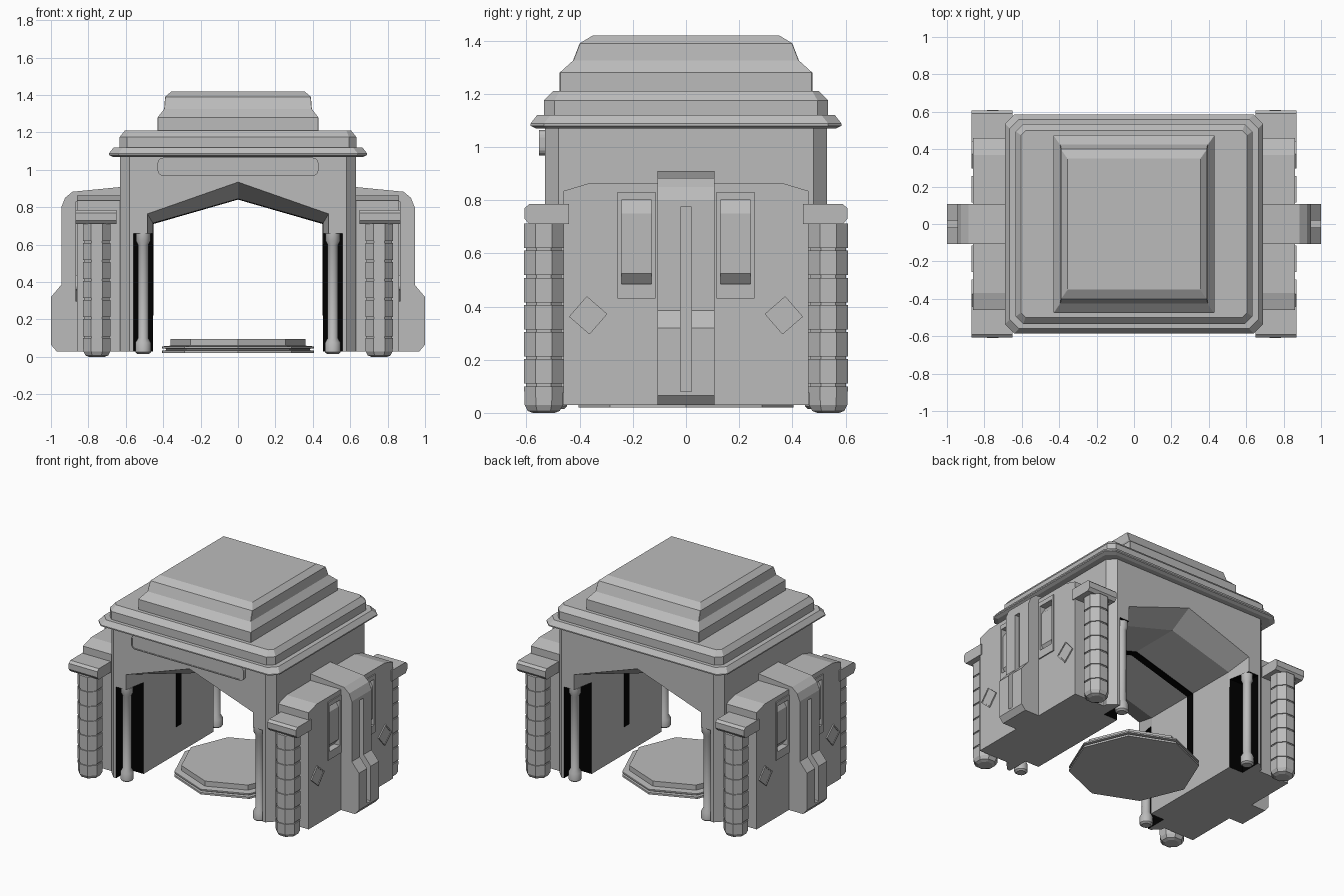
import bpy, bmesh, math

cube = bpy.data.objects.get("Cube")
if cube:
    bpy.data.objects.remove(cube)


def material(name, v):
    m = bpy.data.materials.new(name)
    m.use_nodes = True
    m.diffuse_color = (v, v, v, 1)
    m.node_tree.nodes["Principled BSDF"].inputs["Base Color"].default_value = (v, v, v, 1)
    return m


GREY = material("stone grey", 0.5)
BLACK = material("recess black", 0.0)


def loft(name, rings, mat=GREY):
    """Skin equal-length rings of points and close both ends."""
    bm = bmesh.new()
    vs = [[bm.verts.new(p) for p in r] for r in rings]
    n = len(rings[0])
    for a, b in zip(vs, vs[1:]):
        for i in range(n):
            j = (i + 1) % n
            bm.faces.new((a[i], a[j], b[j], b[i]))
    bm.faces.new(vs[0][::-1])
    bm.faces.new(vs[-1])
    bmesh.ops.recalc_face_normals(bm, faces=bm.faces)
    me = bpy.data.meshes.new(name)
    bm.to_mesh(me)
    bm.free()
    me.materials.append(mat)
    ob = bpy.data.objects.new(name, me)
    bpy.context.collection.objects.link(ob)
    return ob


def along_y(pts, y):
    return [(x, y, z) for x, z in pts]


def along_x(pts, x):
    return [(x, y, z) for y, z in pts]


def box(name, x, y, z, mat=GREY):
    rect = [(x[0], z[0]), (x[1], z[0]), (x[1], z[1]), (x[0], z[1])]
    return loft(name, [along_y(rect, y[0]), along_y(rect, y[1])], mat)


def tier(a, b, z, c):
    """Rectangle with cut corners, half sizes a and b."""
    q = [(a, b - c), (a - c, b), (c - a, b), (-a, b - c),
         (-a, c - b), (c - a, -b), (a - c, -b), (a, c - b)]
    return [(x, y, z) for x, y in q]


def turned(name, cx, cy, profile, sides, turn=0.0):
    rings = []
    for r, z in profile:
        rings.append([(cx + r * math.cos(turn + math.tau * i / sides),
                       cy + r * math.sin(turn + math.tau * i / sides), z) for i in range(sides)])
    return loft(name, rings)


def cut(ob, cutters):
    bpy.context.view_layer.objects.active = ob
    for c in cutters:
        m = ob.modifiers.new("cut", "BOOLEAN")
        m.operation, m.solver, m.object = "DIFFERENCE", "EXACT", c
        m.material_mode = "TRANSFER"
        bpy.ops.object.modifier_apply(modifier=m.name)
        bpy.data.objects.remove(c)


def mirrored(s, pts):
    return [(s * a, b) for a, b in pts]


def rim(name, s, x, outer, k, centre):
    """Thin raised outline around a polygon on the side walls."""
    inner = [(centre[0] + (a - centre[0]) * k, centre[1] + (b - centre[1]) * k) for a, b in outer]
    loft(name, [along_x(outer, s * (x - .01)), along_x(outer, s * (x + .008)),
                along_x(inner, s * (x + .008)), along_x(inner, s * (x + .004))])


# Main hall with a gabled passage and notched door corners
hall = loft("hall", [tier(.63, .53, .03, .05), tier(.63, .53, 1.09, .05)])
inner = [(-.455, -.1), (.455, -.1), (.455, .715), (0, .845), (-.455, .715)]
mouth = [(-.485, .66), (.485, .66), (.485, .765), (0, .935), (-.485, .765)]
throat = [(-.455, .6), (.455, .6)] + inner[2:]
cutters = [loft("passage_cutter", [along_y(inner, -.7), along_y(inner, .7)])]
for e in (-1, 1):
    cutters.append(loft("mouth_cutter", [along_y(throat, e * .37), along_y(mouth, e * .531)]))
    for s in (-1, 1):
        cutters.append(box("notch_cutter", sorted((s * .44, s * .56)),
                           sorted((e * .38, e * .6)), (-.1, .66), BLACK))
cut(hall, cutters)

# Dark seam running round the middle of the passage
seam_out = [(-.456, .22), (-.456, .716), (0, .846), (.456, .716), (.456, .22)]
seam_in = [(.451, .22), (.451, .711), (0, .841), (-.451, .711), (-.451, .22)]
loft("passage_seam", [along_y(seam_out + seam_in, y) for y in (-.025, .025)], BLACK)

# Stepped roof
loft("eave", [tier(.67, .565, 1.07, .05), tier(.69, .585, 1.08, .05), tier(.69, .585, 1.088, .05),
              tier(.665, .56, 1.12, .05)])
loft("lower_roof", [tier(.633, .535, 1.11, .04), tier(.633, .535, 1.175, .04),
                    tier(.605, .5, 1.21, .025)])
loft("upper_roof", [tier(a, b, z, .002) for a, b, z in
                    ((.43, .475, 1.2), (.43, .475, 1.28), (.395, .425, 1.325),
                     (.39, .40, 1.39), (.355, .35, 1.42))])


# Rounded sign plate over the front entrance
def rounded(a, b, r, z0):
    pts = []
    for k, (u, v) in enumerate(((1, 1), (-1, 1), (-1, -1), (1, -1))):
        for i in range(5):
            t = math.pi / 2 * (k + i / 4)
            pts.append((u * (a - r) + r * math.cos(t), z0 + v * (b - r) + r * math.sin(t)))
    return pts


loft("sign_plate", [along_y(rounded(.43, .048, .03, 1.017), -.52),
                    along_y(rounded(.43, .048, .03, 1.017), -.553),
                    along_y(rounded(.423, .041, .024, 1.017), -.553),
                    along_y(rounded(.423, .041, .024, 1.017), -.549)])

# Stepped octagonal floor dais
turned("dais", 0, 0, [(.405, .02), (.405, .033), (.385, .036), (.385, .043), (.405, .046),
                      (.405, .056), (.36, .06), (.36, .095)], 8)

# Segmented outer pillar profile
pillar = [(.045, 0), (.066, .008), (.078, .03), (.08, .1)]
for i in range(6):
    z = .1 + i * .102
    pillar += [(.073, z), (.073, z + .01), (.08, z + .01), (.08, z + .102)]
post = [(.03, .015), (.042, .025), (.042, .075), (.028, .1), (.028, .6),
        (.038, .62), (.038, .66)]

band = [(.6, .03), (.97, .03), (1, .065), (1, .32), (.945, .385), (.945, .8),
        (.925, .85), (.885, .883), (.63, .908), (.6, .908)]
wall = [(-.46, .03), (.46, .03), (.46, .835), (.37, .862), (-.37, .862), (-.46, .835)]

for s in (-1, 1):
    # Side wall with two recessed windows
    side = loft("side_wall", [along_x(wall, s * .6), along_x(wall, s * .862)])
    windows = []
    for e in (-1, 1):
        ys = sorted((e * .13, e * .242))
        windows.append(box("window_cutter", sorted((s * .825, s * .9)), ys, (.485, .8)))
    cut(side, windows)

    for e in (-1, 1):
        y0, y1 = sorted((e * .13, e * .242))
        slab = [(s * .82, .486), (s * .826, .486), (s * .858, .525), (s * .858, .75),
                (s * .826, .799), (s * .82, .799)]
        loft("window_slab", [along_y(slab, y0), along_y(slab, y1)])

        # Window surround in four strips
        u0, u1 = sorted((e * .115, e * .257))
        xs = sorted((s * .855, s * .87))
        for ys, zs in (((u0, y0), (.43, .83)), ((y1, u1), (.43, .83)),
                       ((y0, y1), (.43, .485)), ((y0, y1), (.8, .83))):
            box("window_surround", xs, ys, zs)

        # Diamond ornament
        c = (e * .368, .367)
        diamond = [(c[0] + .072, c[1] - e * .005), (c[0] + e * .005, c[1] + .072),
                   (c[0] - .072, c[1] + e * .005), (c[0] - e * .005, c[1] - .072)]
        rim("diamond_ornament", s, .862, diamond, .84, c)

        # Corner pillar, its cap and the slim door post
        ob = turned("corner_pillar", s * .755, e * .535, pillar, 8, math.pi / 8)
        cap = [(e * .44, .71), (e * .59, .71), (e * .607, .73), (e * .607, .77),
               (e * .59, .785), (e * .44, .785)]
        loft("pillar_cap", [along_x(cap, s * .65), along_x(cap, s * .868)])
        turned("door_post", s * .507, e * .487, post, 10)

    # Central buttress with a vertical slot
    prof = mirrored(s, band)
    buttress = loft("buttress", [along_y(prof, -.108), along_y(prof, .108)])
    cut(buttress, [box("slot_cutter", sorted((s * .915, s * 1.1)), (-.02, .02), (.08, .775))])

# Smooth the round posts only
for ob in bpy.context.scene.objects:
    if ob.name.startswith("door_post"):
        bpy.ops.object.select_all(action="DESELECT")
        ob.select_set(True)
        bpy.context.view_layer.objects.active = ob
        bpy.ops.object.shade_smooth_by_angle(angle=math.radians(40))
